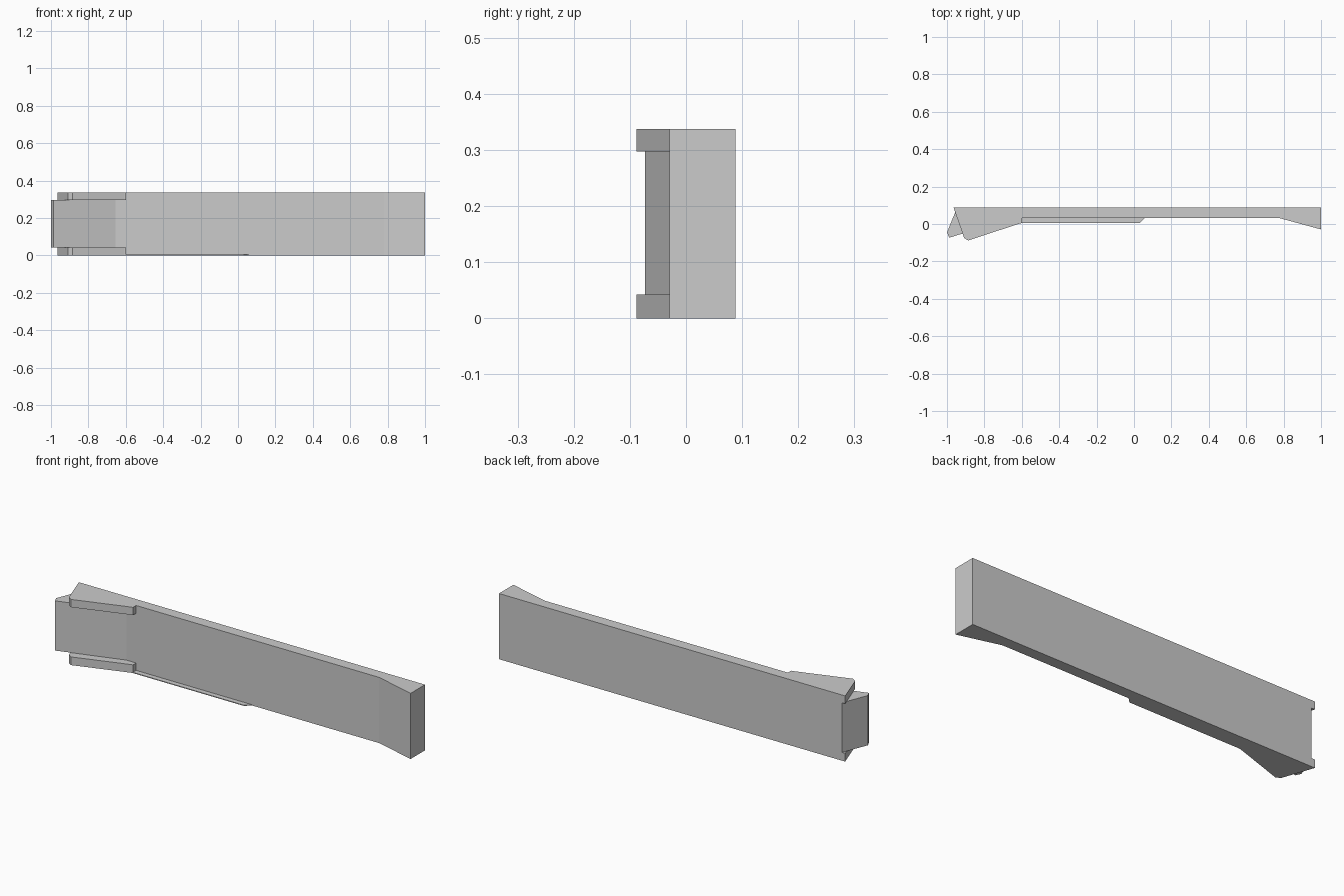
import bpy, bmesh

if "Cube" in bpy.data.objects:
    bpy.data.objects.remove(bpy.data.objects["Cube"])

H = 0.337          # full height
LIP = 0.042        # thickness of the jaw plates
JOIN = -0.60       # where the head meets the beam


def prism(name, profile, z0, z1, open_edges=()):
    """Extrude an xy profile from z0 to z1, leaving hidden joint walls open."""
    bm = bmesh.new()
    low = [bm.verts.new((x, y, z0)) for x, y in profile]
    high = [bm.verts.new((x, y, z1)) for x, y in profile]
    bm.faces.new(low[::-1])
    bm.faces.new(high)
    n = len(profile)
    for i in range(n):
        if i not in open_edges:
            j = (i + 1) % n
            bm.faces.new((low[i], low[j], high[j], high[i]))
    bmesh.ops.recalc_face_normals(bm, faces=bm.faces)
    mesh = bpy.data.meshes.new(name)
    bm.to_mesh(mesh)
    bm.free()
    obj = bpy.data.objects.new(name, mesh)
    bpy.context.collection.objects.link(obj)
    return obj


# Long beam with the thickened right end
prism("beam", [(JOIN, 0.031), (0.78, 0.031), (1.0, -0.029),
               (1.0, 0.088), (JOIN, 0.088)], 0, H, open_edges=(4,))

# Recessed middle of the head, sloping forward and overhanging the end
prism("head_core", [(JOIN, 0.088), (-0.946, 0.088), (-1.0, -0.046),
                    (-0.987, -0.073), (-0.655, 0.031), (JOIN, 0.031)],
      LIP, H - LIP + 0.002, open_edges=(5,))

# Jaw plates above and below the head
plate = [(JOIN, 0.088), (-0.965, 0.088), (-0.908, -0.075),
         (-0.886, -0.088), (-0.61, 0.003), (JOIN, 0.005), (JOIN, 0.031)]
for name, z0, z1 in (("lower_plate", 0.0, LIP), ("upper_plate", H - LIP + 0.002, H)):
    prism(name, plate, z0, z1, open_edges=(6,))

# Thin tongue along the lower front edge
prism("lower_tongue", [(JOIN, 0.005), (0.03, 0.005), (0.057, 0.031),
                       (JOIN, 0.031)], 0.0, 0.004)
